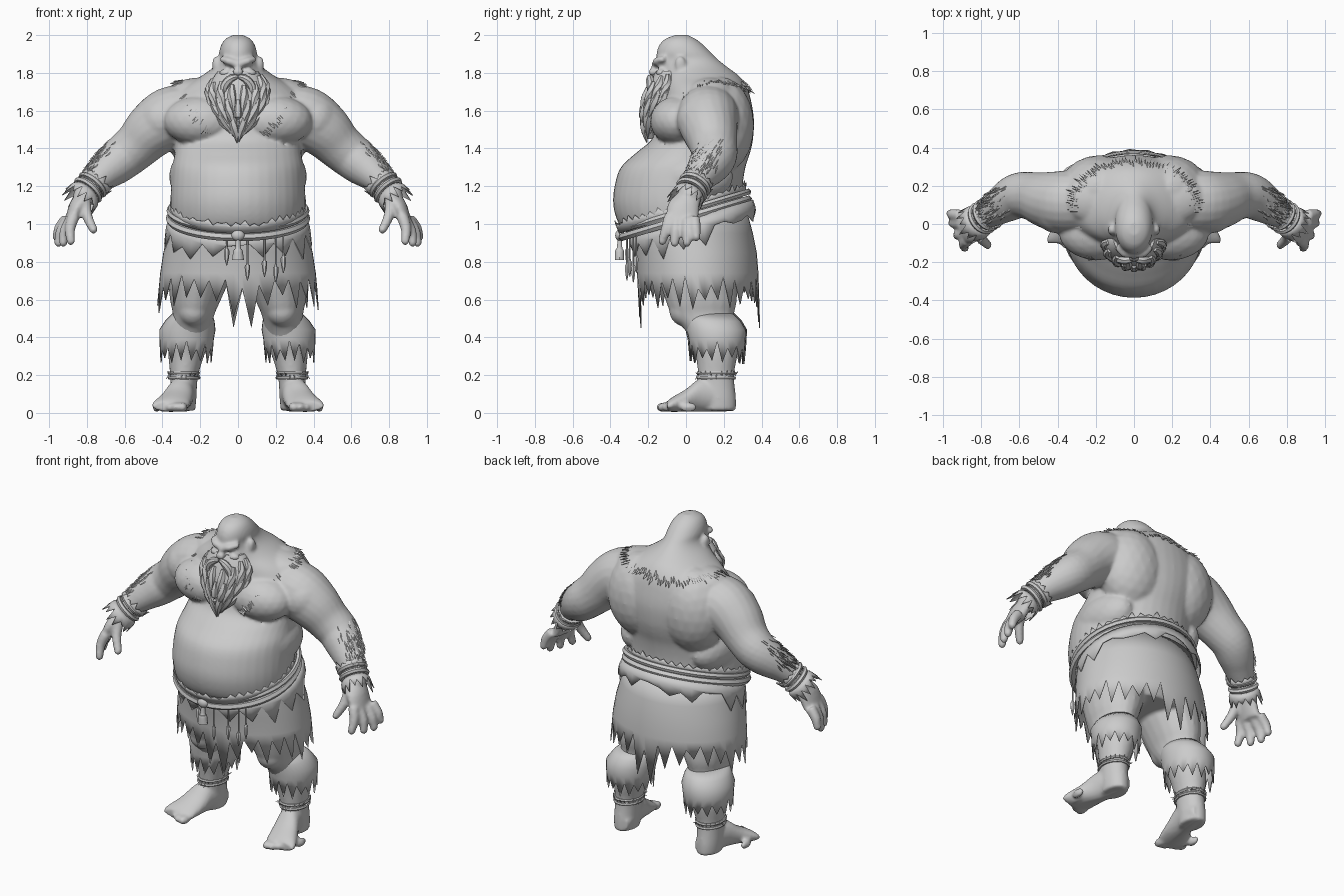
import bpy, bmesh, math, random
from mathutils import Vector, Matrix
from mathutils.bvhtree import BVHTree

random.seed(4)
if "Cube" in bpy.data.objects:
    bpy.data.objects.remove(bpy.data.objects["Cube"])

X, Y, Z = Vector((1, 0, 0)), Vector((0, 1, 0)), Vector((0, 0, 1))
FLAT, UPRIGHT, TILTED = (X, Y), (X, Z), (X, Vector((0, 1, 0.3)))

grey = bpy.data.materials.new("stone grey")
grey.use_nodes = True
grey.diffuse_color = (0.6, 0.6, 0.6, 1)
grey.node_tree.nodes["Principled BSDF"].inputs["Base Color"].default_value = (0.6, 0.6, 0.6, 1)


def rounded(rings, steps=4):
    """Add in-between rings along a smooth curve."""
    r = [Vector(q) for q in (rings[0], *rings, rings[-1])]
    out = []
    for a, b, c, d in zip(r, r[1:], r[2:], r[3:]):
        for s in range(steps):
            t = s / steps
            q = b + t / 2 * (c - a + t * (2 * a - 5 * b + 4 * c - d + t * (3 * b - 3 * c + d - a)))
            out.append((*q[:3], max(q[3], .002), max(q[4], .002)))
    return out + [tuple(r[-1])]


def loft(bm, rings, axes=None, sides=20, reach=None):
    """Skin rings (x, y, z, ra, rb); reach gives an open shell with a ragged hem."""
    if not reach:
        rings = rounded(rings)
    pts, rows = [Vector(r[:3]) for r in rings], []
    for i, r in enumerate(rings):
        if axes:
            u, v = axes
        else:
            q = (pts[min(i + 1, len(pts) - 1)] - pts[max(i - 1, 0)]).to_track_quat("Z", "Y")
            u, v = q @ X, q @ Y
        row = []
        for k in range(sides):
            a = math.tau * k / sides
            co = pts[i] + u * r[3] * math.cos(a) + v * r[4] * math.sin(a)
            if reach and i == len(rings) - 1:
                t = random.uniform(.75, 1.15) if k % 2 else random.uniform(.05, .5)
                co = rows[-1][k].co.lerp(co, t * reach(a))
            row.append(bm.verts.new(co))
        rows.append(row)
    for lo, hi in zip(rows, rows[1:]):
        for k in range(sides):
            n = (k + 1) % sides
            bm.faces.new((lo[k], lo[n], hi[n], hi[k]))
    if not reach:
        bm.faces.new(rows[0][::-1])
        bm.faces.new(rows[-1])


def blob(bm, c, r):
    m = Matrix.Translation(c) @ Matrix.Diagonal((*r, 1))
    bmesh.ops.create_icosphere(bm, subdivisions=3, radius=1, matrix=m)


def tuft(bm, base, direction, length, width):
    d = direction.normalized()
    side = d.orthogonal().normalized()
    up = d.cross(side)
    a, b, c = [bm.verts.new(base + o * width) for o in (side, -side, up * 0.6)]
    tip = bm.verts.new(base + d * length)
    for f in ((a, b, tip), (b, c, tip), (c, a, tip), (a, c, b)):
        bm.faces.new(f)


def mirror(bm):
    geom = bmesh.ops.duplicate(bm, geom=bm.verts[:] + bm.edges[:] + bm.faces[:])["geom"]
    for v in geom:
        if isinstance(v, bmesh.types.BMVert):
            v.co.x *= -1


def finish(name, bm, shell=0, angle=40):
    bmesh.ops.recalc_face_normals(bm, faces=bm.faces[:])
    me = bpy.data.meshes.new(name)
    bm.to_mesh(me)
    bm.free()
    me.materials.append(grey)
    ob = bpy.data.objects.new(name, me)
    bpy.context.collection.objects.link(ob)
    if shell:
        ob.modifiers.new("shell", "SOLIDIFY").thickness = shell
    bpy.ops.object.select_all(action="DESELECT")
    ob.select_set(True)
    bpy.context.view_layer.objects.active = ob
    bpy.ops.object.shade_smooth_by_angle(angle=math.radians(angle))
    return ob


def cord(bm, c, rx, ry, thick, axes=FLAT, sides=40):
    """Closed cord around an ellipse."""
    u, v = axes
    w = u.cross(v).normalized()
    rows = []
    for k in range(sides):
        a = math.tau * k / sides
        mid = Vector(c) + u * rx * math.cos(a) + v * ry * math.sin(a)
        out = (mid - Vector(c)).normalized()
        rows.append([bm.verts.new(mid + thick * (out * math.cos(b) + w * math.sin(b)))
                     for b in (math.tau * j / 6 for j in range(6))])
    for k in range(sides):
        p, q = rows[k], rows[(k + 1) % sides]
        for j in range(6):
            n = (j + 1) % 6
            bm.faces.new((p[j], p[n], q[n], q[j]))


# Limbs, built on the left and mirrored
bm = bmesh.new()
loft(bm, [(.26, .12, 1.58, .16, .16), (.36, .115, 1.56, .165, .165), (.45, .125, 1.5, .15, .15),
          (.53, .145, 1.42, .128, .128), (.6, .15, 1.36, .12, .12), (.66, .12, 1.31, .11, .11),
          (.72, .08, 1.26, .09, .09), (.78, .04, 1.2, .068, .068), (.82, .01, 1.13, .06, .06)])
blob(bm, (.4, .1, 1.55), (.14, .15, .14))
loft(bm, [(.79, .03, 1.18, .055, .055), (.84, -.01, 1.11, .05, .085), (.885, -.02, 1.01, .035, .085)], FLAT)
for base, tip in (((.905, .045, 1.03), (.96, .055, .93)), ((.9, .005, 1.02), (.95, .005, .9)),
                  ((.885, -.05, 1.02), (.925, -.06, .9)), ((.87, -.085, 1.04), (.885, -.125, .91)),
                  ((.81, -.04, 1.12), (.765, -.11, .97))):
    a, b = Vector(base), Vector(tip)
    mid = a.lerp(b, .5) + Vector((.012, 0, 0))
    loft(bm, [(*a, .032, .032), (*mid, .029, .029), (*b, .023, .023)], sides=12)
    blob(bm, b, (.023, .023, .023))
loft(bm, [(.17, .06, .95, .17, .22), (.2, .06, .75, .17, .21), (.225, .08, .6, .135, .19),
          (.235, .09, .52, .11, .165), (.25, .13, .43, .105, .13), (.27, .16, .33, .1, .115),
          (.285, .16, .2, .075, .095), (.29, .17, .08, .07, .095), (.29, .175, .012, .065, .09)], FLAT)
blob(bm, (.235, 0, .545), (.085, .09, .09))
loft(bm, [(.28, .25, .06, .045, .05), (.285, .18, .09, .065, .085), (.305, .08, .095, .073, .09),
          (.33, 0, .066, .088, .06), (.355, -.07, .045, .1, .04), (.36, -.1, .035, .095, .028)], UPRIGHT)
for i in range(5):
    blob(bm, (.295 + .034 * i, -.115 + .008 * i * i, .03), (.028 - .002 * i, .045, .026))
# Chest, shoulder blades, flanks, face and ears
blob(bm, (.19, -.04, 1.545), (.205, .15, .135))
blob(bm, (.18, .18, 1.52), (.21, .18, .26))
blob(bm, (.24, .03, 1.25), (.125, .22, .14))
blob(bm, (.2, .13, 1.7), (.17, .13, .075))
loft(bm, [(.008, -.16, 1.848, .02, .018), (.05, -.155, 1.862, .022, .02),
          (.09, -.115, 1.875, .018, .015)], sides=10)
blob(bm, (.045, -.13, 1.835), (.02, .02, .014))
blob(bm, (.06, -.13, 1.8), (.04, .03, .022))
blob(bm, (.117, -.03, 1.845), (.02, .03, .045))
mirror(bm)

# Torso and head: z, half width, front, back
trunk = ((.7, .24, -.12, .27), (.8, .32, -.2, .32), (.92, .345, -.28, .325), (1, .35, -.355, .31),
         (1.1, .357, -.385, .3), (1.2, .355, -.378, .3), (1.3, .348, -.345, .315),
         (1.38, .335, -.26, .34), (1.45, .34, -.18, .355), (1.55, .37, -.15, .36),
         (1.65, .36, -.13, .345), (1.72, .3, -.12, .325), (1.78, .2, -.12, .285),
         (1.83, .13, -.14, .22), (1.87, .102, -.155, .17), (1.91, .1, -.155, .13),
         (1.95, .088, -.14, .09), (1.98, .066, -.11, .05), (2.0, .03, -.06, .01))
loft(bm, [(0, (f + b) / 2, z, w, (b - f) / 2) for z, w, f, b in trunk], FLAT, 40)
blob(bm, (0, -.175, 1.805), (.03, .025, .022))
blob(bm, (0, -.155, 1.835), (.017, .03, .035))
body = finish("body", bm)
remesh = body.modifiers.new("fuse", "REMESH")
remesh.mode, remesh.voxel_size, remesh.use_smooth_shade = "VOXEL", .01, True
soft = body.modifiers.new("soften", "SMOOTH")
soft.factor, soft.iterations = .5, 6
graph = bpy.context.evaluated_depsgraph_get()
fused = bpy.data.meshes.new_from_object(body.evaluated_get(graph))
body.modifiers.clear()
body.data = fused
probe = bmesh.new()
probe.from_mesh(fused)
skin = BVHTree.FromBMesh(probe)

# Beard with overlapping locks, and moustache
beard = [(0, -.09, 1.81, .105, .07), (0, -.09, 1.75, .145, .1), (0, -.1, 1.68, .158, .115),
         (0, -.135, 1.6, .125, .095), (0, -.165, 1.52, .07, .06), (0, -.18, 1.45, .015, .02)]


def on_beard(a, z):
    for hi, lo in zip(beard, beard[1:]):
        if z >= lo[2]:
            break
    t = max(0, min(1, (hi[2] - z) / (hi[2] - lo[2])))
    cy, rx, ry = [hi[i] + t * (lo[i] - hi[i]) for i in (1, 3, 4)]
    return Vector((rx * math.sin(a), cy - ry * math.cos(a), z))


bm = bmesh.new()
loft(bm, beard, FLAT, 24)
for row, count in ((1.78, 8), (1.7, 9), (1.62, 6)):
    for k in range(count):
        a = (k / (count - 1) - .5) * 3
        z = row + random.uniform(-.02, .02) - .03 * math.cos(a)
        p = [on_beard(a * s, z - d) for s, d in ((1, 0), (.97, .07), (.88, .15))]
        p[2] += Vector((p[2].x, p[2].y + .1, 0)) * .08
        loft(bm, [(*q, r, r) for q, r in zip(p, (.012, .024, .002))], sides=6)
finish("beard", bm)
bm = bmesh.new()
loft(bm, [(.005, -.185, 1.78, .012, .012), (.045, -.19, 1.765, .022, .022),
          (.08, -.185, 1.71, .022, .022), (.095, -.2, 1.63, .003, .003)], sides=8)
mirror(bm)
finish("moustache", bm)

# Ragged skirt with long front and back flaps, and a torn upper layer
bm = bmesh.new()
loft(bm, [(0, .02, 1.08, .345, .3), (0, .03, .95, .372, .325), (0, .05, .85, .395, .325),
          (0, .062, .74, .412, .322), (0, .07, .55, .43, .32)], FLAT, 58,
     reach=lambda a: random.uniform(.55, .75) + .3 * math.cos(a) ** 2 + abs(math.sin(a)) ** 22)
finish("skirt", bm, .006, 30)
bm = bmesh.new()
loft(bm, [(0, .025, 1.03, .365, .33), (0, .035, .99, .38, .333), (0, .05, .84, .403, .337)],
     TILTED, 36, reach=lambda a: random.uniform(.05, 1) * (.35 + .65 * abs(math.cos(a))))
finish("skirt_upper_layer", bm, .006, 30)

# Belt cords, fur edge and hanging ornaments
bm = bmesh.new()
for dz, thick in ((0, .022), (.04, .018)):
    cord(bm, (0, -.005, 1.03 + dz), .36, .333, thick, TILTED)
finish("belt", bm)
bm = bmesh.new()
loft(bm, [(0, -.02, 1.05, .355, .335), (0, -.025, 1.085, .358, .343), (0, -.03, 1.125, .362, .352)],
     TILTED, 90, reach=lambda a: random.uniform(.5, 1))
finish("belt_fur", bm, .005, 30)
bm = bmesh.new()
blob(bm, (0, -.35, .94), (.035, .025, .03))
loft(bm, [(0, -.35, .92, .012, .012), (0, -.352, .87, .016, .016),
          (0, -.352, .86, .024, .024), (0, -.352, .81, .032, .026)], FLAT, 10)
for x, z in ((-.06, .88), (.05, .8), (.14, .82), (.2, .79), (.24, .84)):
    y = -.315 + x * x * .9
    loft(bm, [(x, y, .95, .005, .005), (x, y, z, .005, .005), (x, y, z - .02, .014, .012),
              (x, y, z - .06, .012, .01), (x, y, z - .1, .002, .002)], FLAT, 6)
finish("belt_ornaments", bm)

# Fur leg cuffs and ankle wraps
bm = bmesh.new()
loft(bm, [(.24, .115, .53, .095, .13), (.255, .145, .485, .125, .145), (.268, .16, .44, .143, .157),
          (.272, .165, .39, .138, .15), (.275, .165, .27, .132, .142)], FLAT, 32, reach=lambda a: .95)
mirror(bm)
finish("leg_cuffs", bm, .006, 50)
bm = bmesh.new()
for z in (.185, .21):
    cord(bm, (.287, .16, z), .076, .096, .009, sides=24)
for k in range(22):
    a = k * math.tau / 22
    out = Vector((math.cos(a) * .078, math.sin(a) * .098, 0))
    tuft(bm, Vector((.287, .16, .2)) + out, out * 5 + Z * random.uniform(-1.5, 1.5), .028, .007)
mirror(bm)
finish("ankle_wraps", bm)

# Wrist wraps and fringe
along = Vector((.6, -.42, -.68)).normalized()
turn = along.to_track_quat("Z", "Y")
wrist_axes = (turn @ X, turn @ Y)
bm = bmesh.new()
for d in (-.025, .015):
    cord(bm, Vector((.785, .037, 1.19)) + along * d, .076, .076, .015, wrist_axes, 24)
mirror(bm)
finish("wrist_wraps", bm)
bm = bmesh.new()
start = Vector((.79, .033, 1.18))
for step, end in ((.02, .12), (-.02, -.09)):
    loft(bm, [(*(start + along * d), r, r) for d, r in ((step, .074), (step * 2, .086), (end, .096))],
         wrist_axes, 28, reach=lambda a: random.uniform(.5, 1))
mirror(bm)
finish("wrist_fringe", bm, .005, 30)

# Hair tufts on the forearms
bm = bmesh.new()
for i in range(130):
    p = Vector((.62, .15, 1.35)).lerp(Vector((.77, .05, 1.21)), random.random())
    out = Vector((random.uniform(.2, 1), random.uniform(-.9, .6), random.uniform(.1, .9)))
    loc, normal, _, _ = skin.find_nearest(p + out.normalized() * .14)
    tuft(bm, loc - normal * .004, along + normal * .3, random.uniform(.03, .055), .008)
mirror(bm)
finish("forearm_hair", bm)

# Fur collar around the back and down the chest
bm = bmesh.new()
for i in range(70):
    a = math.pi * (i / 69 * 1.1 - .05)
    out = Vector((math.cos(a), math.sin(a), 0))
    r = random.uniform(.95, 1.08)
    loc, normal, _, _ = skin.ray_cast(Vector((.3 * r * out.x, .1 + .21 * r * out.y, 2.5)), -Z)
    flow = out - normal * out.dot(normal)
    tuft(bm, loc - normal * .004, flow + normal * .25, random.uniform(.035, .06), .01)
for i in range(44):
    t, s = random.random(), i % 2 * 2 - 1
    x = .29 - .16 * t ** 1.4 + random.uniform(-.015, .015)
    loc, normal, _, _ = skin.ray_cast(Vector((s * x, -1, 1.71 - .22 * t)), Y)
    tuft(bm, loc - normal * .004, Vector((s * .7, 0, -.7)) + normal * .2, random.uniform(.03, .05), .009)
finish("shoulder_fur", bm)
probe.free()
